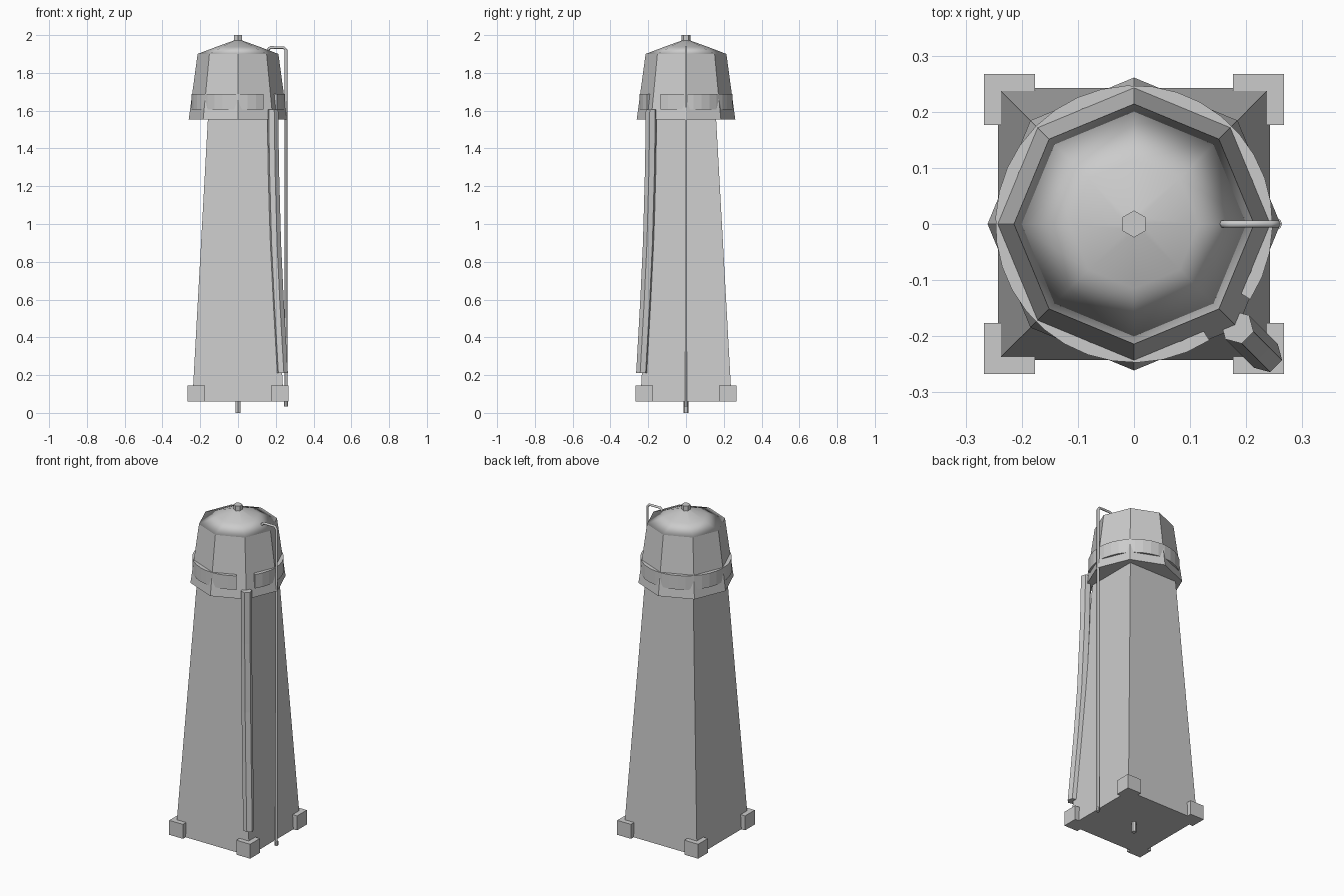
import bpy, bmesh
from math import pi, sin, cos, radians
from mathutils import Vector

if "Cube" in bpy.data.objects:
    bpy.data.objects.remove(bpy.data.objects["Cube"])


def loft(name, rings, caps=True, smooth=False):
    # skin a list of equal-length point rings
    bm = bmesh.new()
    vs = [[bm.verts.new(p) for p in r] for r in rings]
    n = len(vs[0])
    for a, b in zip(vs, vs[1:]):
        for i in range(n):
            j = (i + 1) % n
            bm.faces.new((a[i], a[j], b[j], b[i]))
    if caps:
        bm.faces.new(vs[0][::-1])
        bm.faces.new(vs[-1])
    bmesh.ops.recalc_face_normals(bm, faces=bm.faces)
    for f in bm.faces:
        f.smooth = smooth
    me = bpy.data.meshes.new(name)
    bm.to_mesh(me)
    bm.free()
    ob = bpy.data.objects.new(name, me)
    bpy.context.collection.objects.link(ob)
    return ob


def ngon(n, r, z, start=0.0, x=0.0, y=0.0):
    return [(x + r * cos(start + 2 * pi * i / n), y + r * sin(start + 2 * pi * i / n), z)
            for i in range(n)]


def square(h, z, x=0.0, y=0.0):
    return ngon(4, h * 2 ** 0.5, z, pi / 4, x, y)


# Tapered square tower
loft("tower_body", [square(0.242, 0.06), square(0.157, 1.6)])

# Corner feet
for sx in (-1, 1):
    for sy in (-1, 1):
        loft("corner_foot", [square(0.0455, z, sx * 0.2215, sy * 0.2215) for z in (0.06, 0.146)])

# Octagonal head and its shallow roof
loft("head", [ngon(8, 0.261, 1.553), ngon(8, 0.214, 1.9)])
loft("roof", [ngon(8, 0.214, 1.9), ngon(8, 0.115, 1.938), ngon(8, 0.015, 1.974)], smooth=True)

# Top knob and bottom peg
loft("top_knob", [ngon(6, 0.024, 1.965, pi / 6), ngon(6, 0.024, 2.0, pi / 6)])
loft("bottom_peg", [ngon(6, 0.014, 0.0, pi / 6), ngon(6, 0.014, 0.065, pi / 6)])

# Round band poking through the head faces, open at the conduit corner
rings = []
for i in range(33):
    a = radians(-33 + 336 * i / 32)
    rings.append([(r * cos(a), r * sin(a), z)
                  for r, z in ((0.225, 1.605), (0.247, 1.605), (0.247, 1.688), (0.225, 1.688))])
loft("head_band", rings)

# Hexagonal conduit following the front right corner
out, side = Vector((1, -1, 0)).normalized(), Vector((1, 1, 0)).normalized()
rings = []
for c, z in ((0.184, 1.605), (0.188, 1.3), (0.199, 0.9), (0.213, 0.6), (0.235, 0.21)):
    mid = Vector((c, -c, z))
    rings.append([mid + 0.03 * (cos(k * pi / 3) * side + sin(k * pi / 3) * out) for k in range(6)])
loft("corner_conduit", rings)

# Thin side pipe, hooked over the roof
cu = bpy.data.curves.new("side_pipe", 'CURVE')
cu.dimensions = '3D'
cu.bevel_depth = 0.0075
cu.bevel_resolution = 1
cu.use_fill_caps = True
path = [(0.254, 0.035), (0.254, 1.92), (0.242, 1.934), (0.172, 1.934), (0.16, 1.925), (0.157, 1.905)]
sp = cu.splines.new('POLY')
sp.points.add(len(path) - 1)
for p, (x, z) in zip(sp.points, path):
    p.co = (x, 0, z, 1)
bpy.context.collection.objects.link(bpy.data.objects.new("side_pipe", cu))
loft("pipe_end", [ngon(8, 0.01, 0.035, 0, 0.254), ngon(8, 0.01, 0.06, 0, 0.254)])
